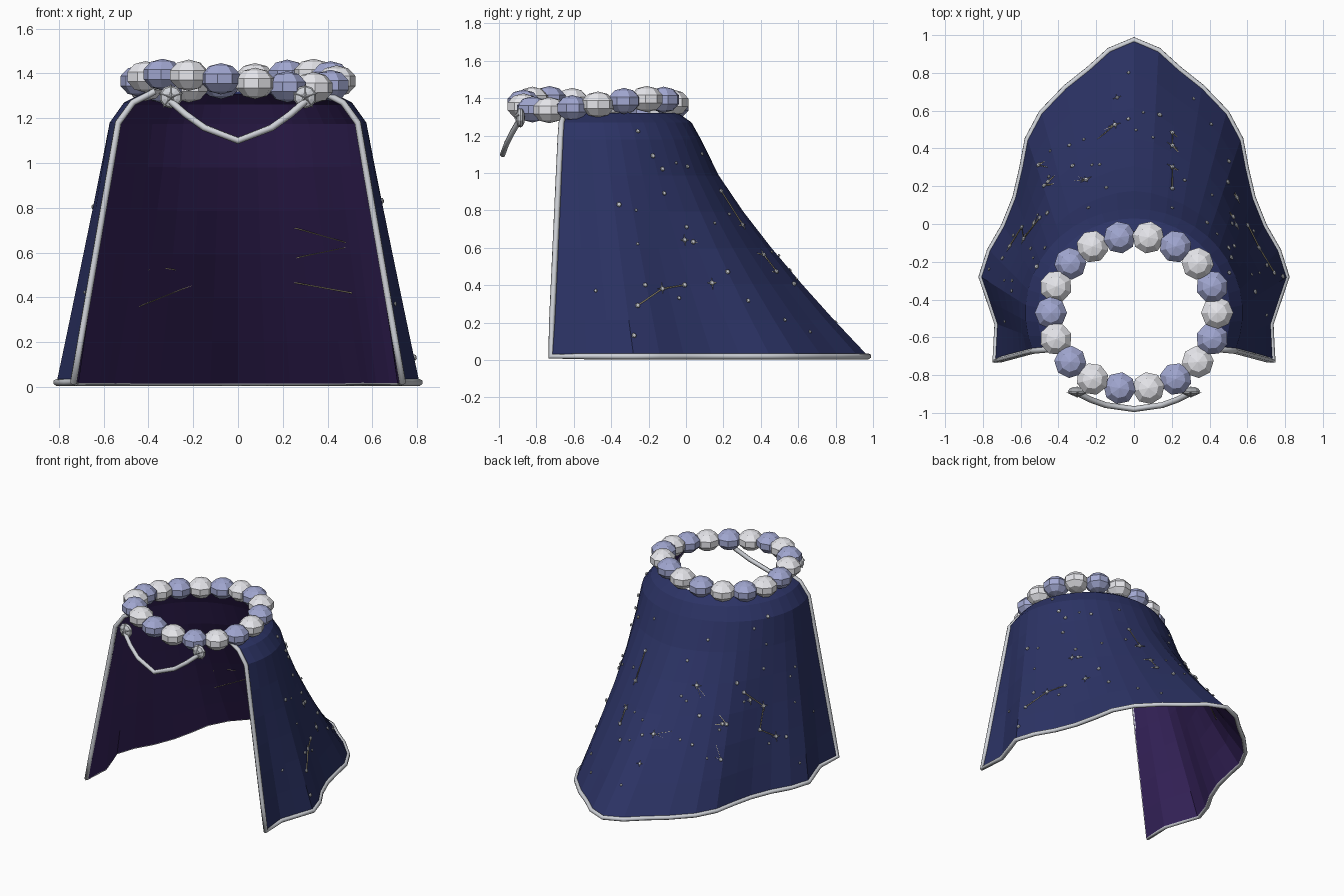
import bpy, bmesh, math, random
from mathutils import Vector, Matrix
from mathutils.bvhtree import BVHTree

if "Cube" in bpy.data.objects:
    bpy.data.objects.remove(bpy.data.objects["Cube"])

random.seed(4)


def mat(name, rgb):
    m = bpy.data.materials.new(name)
    m.diffuse_color = (*rgb, 1)
    m.use_nodes = True
    m.node_tree.nodes["Principled BSDF"].inputs["Base Color"].default_value = m.diffuse_color
    return m


NAVY = mat("navy_cloth", (0.025, 0.033, 0.13))
PURPLE = mat("purple_lining", (0.035, 0.016, 0.10))
WHITE = mat("pale_fur", (0.80, 0.80, 0.84))
LILAC = mat("lilac_fur", (0.36, 0.39, 0.64))
SILVER = mat("silver", (0.62, 0.64, 0.68))
GOLD = mat("pale_gold", (0.70, 0.62, 0.38))


def add_object(name, bm, *mats):
    me = bpy.data.meshes.new(name)
    bm.to_mesh(me)
    bm.free()
    ob = bpy.data.objects.new(name, me)
    bpy.context.collection.objects.link(ob)
    for m in mats:
        me.materials.append(m)
    return ob


def tube(name, paths, radius, m, res=1):
    cu = bpy.data.curves.new(name, 'CURVE')
    cu.dimensions = '3D'
    cu.bevel_depth, cu.bevel_resolution, cu.use_fill_caps = radius, res, True
    for path in paths:
        sp = cu.splines.new('POLY')
        sp.points.add(len(path) - 1)
        for p, co in zip(sp.points, path):
            p.co = (*co, 1)
    cu.materials.append(m)
    ob = bpy.data.objects.new(name, cu)
    bpy.context.collection.objects.link(ob)
    return ob


# cape: neck and shoulder ellipses lofted down to a wavy hem with a train
half = [(.735, -.725), (.725, -.53), (.765, -.41), (.81, -.28), (.765, -.14),
        (.69, -.01), (.63, .14), (.595, .29), (.565, .45), (.49, .59),
        (.36, .725), (.24, .82), (.13, .92)]
hem = half + [(0, .975)] + [(-x, y) for x, y in reversed(half)]
N = len(hem)


def ellipse(rx, ry, start):
    span = 180 - 2 * start
    return [(rx * math.cos(a), -.47 + ry * math.sin(a))
            for a in (math.radians(start + span * i / (N - 1)) for i in range(N))]


shoulder = ellipse(.575, .55, -21.5)
rows = [[(x, y, 1.32) for x, y in ellipse(.41, .43, -25)],
        [(x, y, 1.27) for x, y in ellipse(.51, .50, -23)],
        [(x, y, 1.18) for x, y in shoulder]]
for k in range(1, 7):
    u = k / 6
    row = []
    for i, ((sx, sy), (hx, hy)) in enumerate(zip(shoulder, hem)):
        back = math.sin(math.pi * i / (N - 1)) ** 2
        f = u ** (1 + .25 * back)
        row.append((sx + (hx - sx) * f, sy + (hy - sy) * f, 1.18 - 1.16 * u))
    rows.append(row)

bm = bmesh.new()
grid = [[bm.verts.new(p) for p in row] for row in rows]
for r in range(len(grid) - 1):
    for c in range(N - 1):
        bm.faces.new((grid[r][c], grid[r + 1][c], grid[r + 1][c + 1], grid[r][c + 1]))
bm.normal_update()
tree = BVHTree.FromBMesh(bm)
cape = add_object("cape", bm, NAVY, PURPLE)
sol = cape.modifiers.new("lining", 'SOLIDIFY')
sol.thickness, sol.offset, sol.material_offset = .014, -1, 1

# trim along both front edges and the hem
edge = [row[0] for row in rows] + rows[-1][1:-1] + [row[-1] for row in reversed(rows)]
tube("silver_trim", [[(x, y, max(z, .016)) for x, y, z in edge]], .016, SILVER)


# collar of alternating faceted fur balls
bm = bmesh.new()
for i in range(18):
    a = math.radians(20 * i)
    place = Matrix.Translation((.44 * math.cos(a), -.47 + .405 * math.sin(a),
                                1.366 + .03 * math.sin(2 * a)))
    ball = bmesh.ops.create_uvsphere(
        bm, u_segments=8, v_segments=5, radius=1,
        matrix=place @ Matrix.Rotation(a, 4, 'Z') @ Matrix.Diagonal((.09, .09, .07, 1)))
    for f in {f for v in ball['verts'] for f in v.link_faces}:
        f.material_index = i % 2
add_object("fur_collar", bm, WHITE, LILAC)

# star clasps: a flattened disc with a raised five-point star
bm = bmesh.new()
for s in (-1, 1):
    c = Vector((.3 * s, -.885, 1.295))
    bmesh.ops.create_uvsphere(bm, u_segments=10, v_segments=6, radius=1,
                              matrix=Matrix.Translation(c) @ Matrix.Rotation(math.pi / 2, 4, 'X')
                              @ Matrix.Diagonal((.052, .052, .024, 1)))
    ring = []
    for k in range(10):
        a, r = math.pi / 2 + k * math.pi / 5, (.06, .026)[k % 2]
        ring.append(bm.verts.new(c + Vector((r * math.cos(a), -.008, r * math.sin(a)))))
    tip, back = bm.verts.new(c + Vector((0, -.034, 0))), bm.verts.new(c)
    for k in range(10):
        bm.faces.new((ring[k], ring[(k + 1) % 10], tip))
        bm.faces.new((ring[(k + 1) % 10], ring[k], back))
add_object("star_clasps", bm, SILVER)

# hanging chain between the clasps
tube("clasp_chain", [[(.3 * t, -.98 + .085 * t * t, 1.10 + .175 * abs(t) ** 1.6)
                      for t in (-1, -.78, -.5, 0, .5, .78, 1)]], .016, SILVER)


# stars projected onto the cape from the side or the back
def hit(p, side):
    if side == 'back':
        o, d = Vector((p[0], 3, p[1])), Vector((0, -1, 0))
    elif side == 'top':
        o, d = Vector((p[0], p[1], 3)), Vector((0, 0, -1))
    else:
        o, d = Vector((3 * side, p[0], p[1])), Vector((-side, 0, 0))
    co, no, _, _ = tree.ray_cast(o, d)
    return None if co is None else (co + no * .008, no)


def add_star(bm, co, no, r, spiked):
    frame = Matrix.Translation(co) @ no.to_track_quat('Z', 'Y').to_matrix().to_4x4()
    bmesh.ops.create_uvsphere(bm, u_segments=8, v_segments=4, radius=1,
                              matrix=frame @ Matrix.Diagonal((r, r, r * .6, 1)))
    if spiked:
        for sx, sy in ((r * 2.6, r * .3), (r * .3, r * 2.6)):
            bmesh.ops.create_uvsphere(bm, u_segments=4, v_segments=2, radius=1,
                                      matrix=frame @ Matrix.Diagonal((sx, sy, r * .4, 1)))


constellations = [
    ('back', [(.2, .9), (.2, .72), (.52, .63), (.2, .56), (.2, .47), (.54, .41)]),
    (1, [(-.26, .29), (-.13, .38), (-.01, .40)]),
    ('top', [(-.47, .20), (-.25, .23), (-.5, .31), (-.1, .52), (-.45, .22)]),
    (-1, [(.03, .72), (-.08, .6), (-.02, .45), (-.12, .38)]),
]
stars, lines = bmesh.new(), []
for side, pts in constellations:
    found = [h for h in (hit(p, side) for p in pts) if h]
    lines.append([h[0] for h in found])
    for k, (co, no) in enumerate(found):
        add_star(stars, co, no, .014, k % 2 == 1)

loose = [(-.27, .8), (-.12, .89), (-.13, 1.02), (-.18, 1.09), (-.26, 1.22), (-.36, .83),
         (-.26, .62), (-.48, .37), (-.28, .13), (-.22, .4), (-.04, .33), (.22, .47),
         (0, .71), (-.01, .64), (.08, 1.1)]
spots = [hit(p, 1) for p in loose]
spots += [hit((y + random.uniform(-.06, .06), z + random.uniform(-.06, .06)), -1)
          for y, z in loose]
spots += [hit((random.uniform(-.5, .5), random.uniform(.1, 1.2)), 'back') for _ in range(22)]
for k, h in enumerate(spots):
    if h:
        add_star(stars, *h, random.uniform(.008, .014), k % 15 == 13)
add_object("stars", stars, SILVER)
tube("constellation_lines", lines, .0035, GOLD, 0)
